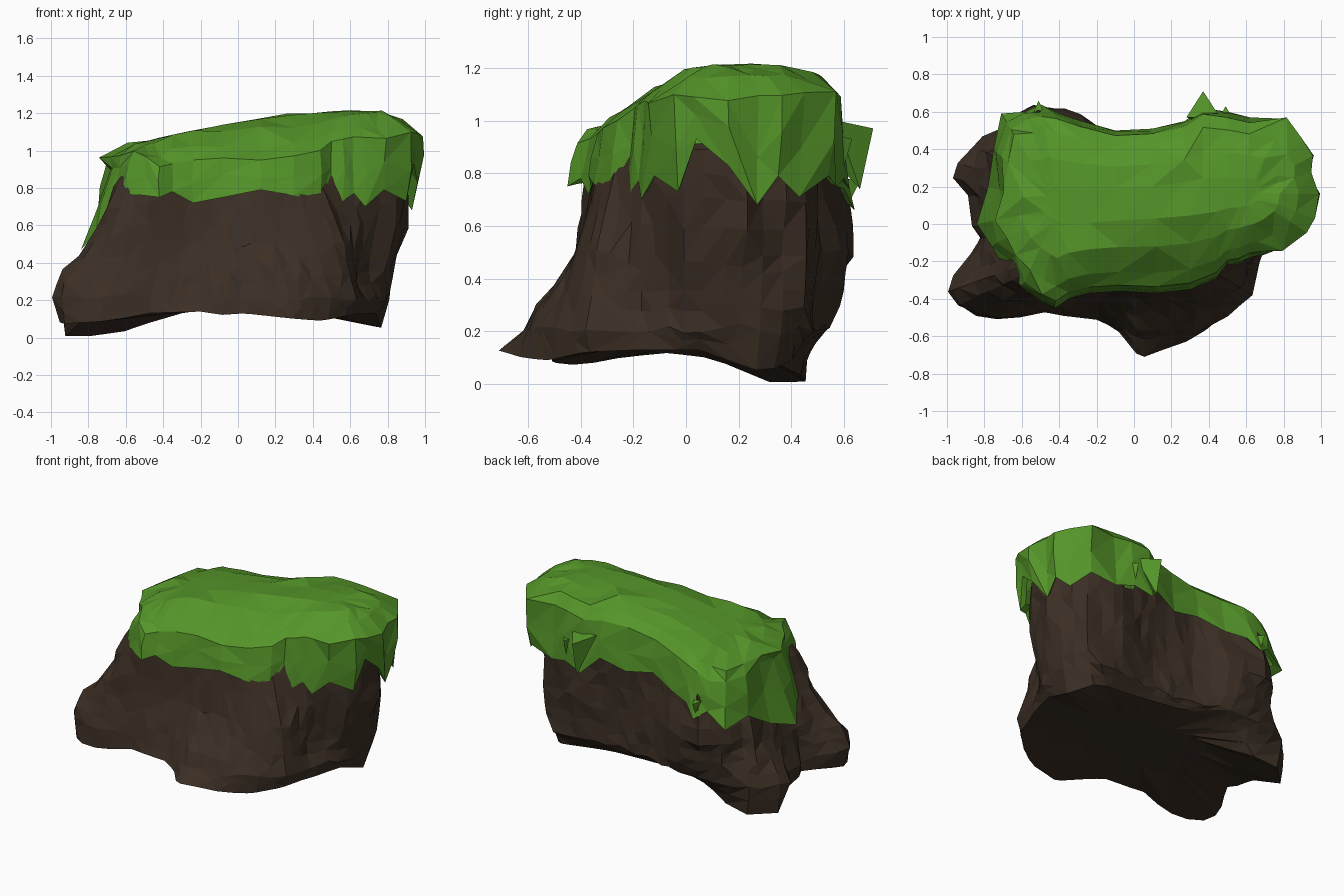
import bpy, bmesh, math, random
from mathutils import Vector, noise

if "Cube" in bpy.data.objects:
    bpy.data.objects.remove(bpy.data.objects["Cube"])

random.seed(4)


def material(name, rgb):
    m = bpy.data.materials.new(name)
    m.diffuse_color = (*rgb, 1)
    m.use_nodes = True
    m.node_tree.nodes["Principled BSDF"].inputs["Base Color"].default_value = m.diffuse_color
    return m


def lerp_table(table, x):
    if x <= table[0][0]:
        return table[0][1]
    for (x0, v0), (x1, v1) in zip(table, table[1:]):
        if x <= x1:
            return v0 + (v1 - v0) * (x - x0) / (x1 - x0)
    return table[-1][1]


def finish(bm, name, mat, ratio=1.0):
    bmesh.ops.remove_doubles(bm, verts=bm.verts, dist=0.0005)
    bmesh.ops.triangulate(bm, faces=bm.faces)
    bmesh.ops.recalc_face_normals(bm, faces=bm.faces)
    me = bpy.data.meshes.new(name)
    bm.to_mesh(me)
    bm.free()
    me.materials.append(mat)
    ob = bpy.data.objects.new(name, me)
    bpy.context.collection.objects.link(ob)
    if ratio < 1:
        ob.modifiers.new("facets", "DECIMATE").ratio = ratio
    return ob


def loft(rings, name, mat, ratio=1.0, bottom=True, top=True):
    """Skin closed rings from bottom to top, optionally capping the ends."""
    bm = bmesh.new()
    rows = [[bm.verts.new(p) for p in r] for r in rings]
    n = len(rows[0])
    for a, b in zip(rows, rows[1:]):
        for i in range(n):
            j = (i + 1) % n
            if random.random() < 0.5:
                bm.faces.new((a[i], a[j], b[j]))
                bm.faces.new((a[i], b[j], b[i]))
            else:
                bm.faces.new((a[i], a[j], b[i]))
                bm.faces.new((a[j], b[j], b[i]))
    if bottom:
        bm.faces.new(rows[0][::-1])
    if top:
        bm.faces.new(rows[-1])
    return finish(bm, name, mat, ratio)


def on_outline(outline, ang):
    """Point where a ray from the axis meets an outline."""
    d = Vector((math.cos(ang), math.sin(ang)))
    best = None
    for i, p in enumerate(outline):
        a, b = Vector(p), Vector(outline[(i + 1) % len(outline)])
        e = b - a
        den = d.x * e.y - d.y * e.x
        if abs(den) < 1e-9:
            continue
        r = (a.x * e.y - a.y * e.x) / den
        t = (a.x * d.y - a.y * d.x) / den
        if r > 0 and -1e-6 <= t <= 1 + 1e-6:
            q = a + e * t
            if best is None or q.xy.length > best.xy.length:
                best = q
    return best


green = material("grass", (0.09, 0.3, 0.022))
brown = material("dirt", (0.044, 0.028, 0.018))

# Dirt body: outlines at four heights
foot = [(-.96, -.4, .07), (-.85, -.49, .08), (-.66, -.51, .09), (-.5, -.47, .13), (-.2, -.51, .14),
        (-.08, -.57, .12), (.03, -.72, .13), (.3, -.62, .1), (.45, -.52, .09), (.6, -.4, .12),
        (.67, -.2, .13), (.74, .05, .13), (.77, .3, .04), (.65, .42, .1), (.3, .4, .14),
        (0, .42, .16), (-.3, .48, .2), (-.5, .46, .13), (-.62, .43, .02), (-.78, .45, .01),
        (-.92, .33, 0), (-.84, .1, .1), (-.9, .06, .1), (-.81, -.06, .12), (-.93, -.25, .1)]
knee = [(-1, -.38), (-.88, -.47), (-.7, -.51), (-.5, -.46), (-.2, -.47), (.03, -.61), (.3, -.59),
        (.48, -.51), (.64, -.38), (.69, -.15), (.8, .05), (.81, .3), (.66, .5), (.3, .45),
        (0, .46), (-.3, .54), (-.55, .54), (-.8, .48), (-.99, .28), (-.85, .1), (-.93, .06),
        (-.81, -.08), (-.97, -.28)]
waist = [(-.83, -.32), (-.7, -.43), (-.45, -.41), (-.3, -.37), (-.1, -.38), (.2, -.43), (.4, -.41),
         (.56, -.34), (.66, -.12), (.82, 0), (.86, .25), (.75, .45), (.5, .53), (.2, .44),
         (-.1, .47), (-.3, .59), (-.5, .67), (-.7, .51), (-.78, .35), (-.76, .1), (-.74, -.1)]
neck = [(-.6, -.25), (-.45, -.37), (-.2, -.3), (.2, -.32), (.45, -.21), (.7, -.12), (.86, 0),
        (.9, .2), (.83, .42), (.55, .5), (.2, .45), (-.1, .44), (-.48, .57), (-.61, .48), (-.66, .1)]

levels = [foot,
          [(*p, .21) for p in knee],
          [(*p, .5) for p in waist],
          [(*p, .9) for p in neck]]
N = 72
angles = [2 * math.pi * (i + random.uniform(-.2, .2)) / N for i in range(N)]
keys = [[on_outline(lv, a) for a in angles] for lv in levels]
body = []
for k, steps in ((0, 2), (1, 4), (2, 4)):
    for s in range(steps):
        body.append([a.lerp(b, s / steps) for a, b in zip(keys[k], keys[k + 1])])
body.append([p.copy() for p in keys[-1]])
under = [[Vector((p.x * f, p.y * f, p.z + (.14 - p.z) * (1 - f) * 2)) for p in keys[0]] for f in (.5, .8)]
for row, ring in enumerate(body):
    for p in ring:
        # vertical furrows plus lumps
        q = Vector((p.x * 5, p.y * 5, p.z * 2.5))
        k = 1 + (.06 * noise.noise(q) + .04 * noise.noise(q * 2.3)) * (.3 if row < 3 else 1)
        p.x = max(-1, p.x * k)
        p.y *= k
        if row > 1:
            p.z += .03 * noise.noise(q * 1.7)
loft(under + body, "dirt_body", brown, 0.6, top=False)

# Grass cap: ragged hem, then rings climbing over the brow to the crown
hem = [(-.84, 0, .47), (-.76, -.12, .56), (-.7, -.24, .58), (-.6, -.34, .77), (-.5, -.41, .76),
       (-.42, -.45, .75), (-.35, -.4, .78), (-.24, -.37, .72), (-.08, -.36, .75), (.12, -.37, .79),
       (.3, -.35, .76), (.44, -.29, .73), (.5, -.22, .79), (.56, -.21, .73), (.62, -.18, .77),
       (.68, -.17, .7), (.78, -.12, .79), (.9, -.03, .73), (.94, .04, .93), (.96, .16, .83),
       (.93, .27, .68), (.93, .35, .79), (.88, .43, .71), (.8, .54, .79), (.62, .57, .75),
       (.5, .6, .78), (.37, .62, .74), (.27, .55, .84), (.1, .51, .78), (-.1, .5, .82),
       (-.28, .55, .76), (-.42, .6, .74), (-.5, .64, .66), (-.58, .6, .72), (-.71, .59, .62),
       (-.75, .4, .66), (-.78, .2, .54)]
crown = [(-.7, 1.0), (-.45, 1.06), (-.25, 1.105), (0, 1.155), (.4, 1.2), (.6, 1.215), (.85, 1.2), (1, 1.18)]


def toward_spine(p, f):
    sx = min(max(p[0], -.4), .6)
    return p[0] + (sx - p[0]) * f, p[1] + (.12 + .08 * sx - p[1]) * f


def cap_ring(inset, drop, wobble):
    ring = []
    for p in hem:
        f = inset
        if inset < .2:
            f += 1.25 * max(0, .7 - p[2])
            if p[0] > .7:
                f -= .15
        x, y = toward_spine(p, f)
        z = lerp_table(crown, x)
        slope = 1.19 + .62 * y          # the top falls away toward the front
        z = slope - drop * .3 if slope < z - drop else z - drop
        z += wobble * noise.noise(Vector((x * 6, y * 9, 3)))
        ring.append(Vector((x, y, z)))
    return ring


hem_ring = [Vector(p) for p in hem]
brow = cap_ring(.07, .1, .03)
mid = [a.lerp(b, random.uniform(.4, .6)) for a, b in zip(hem_ring, brow)]
for i, p in enumerate(mid):
    # alternate folds in the skirt
    k = 1 + (.018 if i % 2 else -.008)
    p.x, p.y = p.x * min(k, 1 / max(abs(p.x), .01)), p.y * k
inner = [Vector((*toward_spine(p, .1), p[2] + .05)) for p in hem]
loft([inner, hem_ring, mid, brow, cap_ring(.22, .035, .04), cap_ring(.5, .008, .04),
      cap_ring(.8, 0, .01)], "grass_cap", green, bottom=False)


# Loose tufts sticking out at the back, each a small faceted hull
for i, (x, y, z, w, h) in enumerate([(.37, .71, .97, .09, .23), (-.51, .66, .77, .06, .1),
                                     (.49, .63, .93, .08, .17)]):
    bm = bmesh.new()
    for p in [(x, y, z), (x, y - .05, z - h), (x - w, y - .14, z + .03),
              (x + w, y - .14, z + .03), (x, y - .17, z - .1)]:
        bm.verts.new(p)
    bmesh.ops.convex_hull(bm, input=bm.verts)
    finish(bm, f"grass_tuft_{i}", green)
